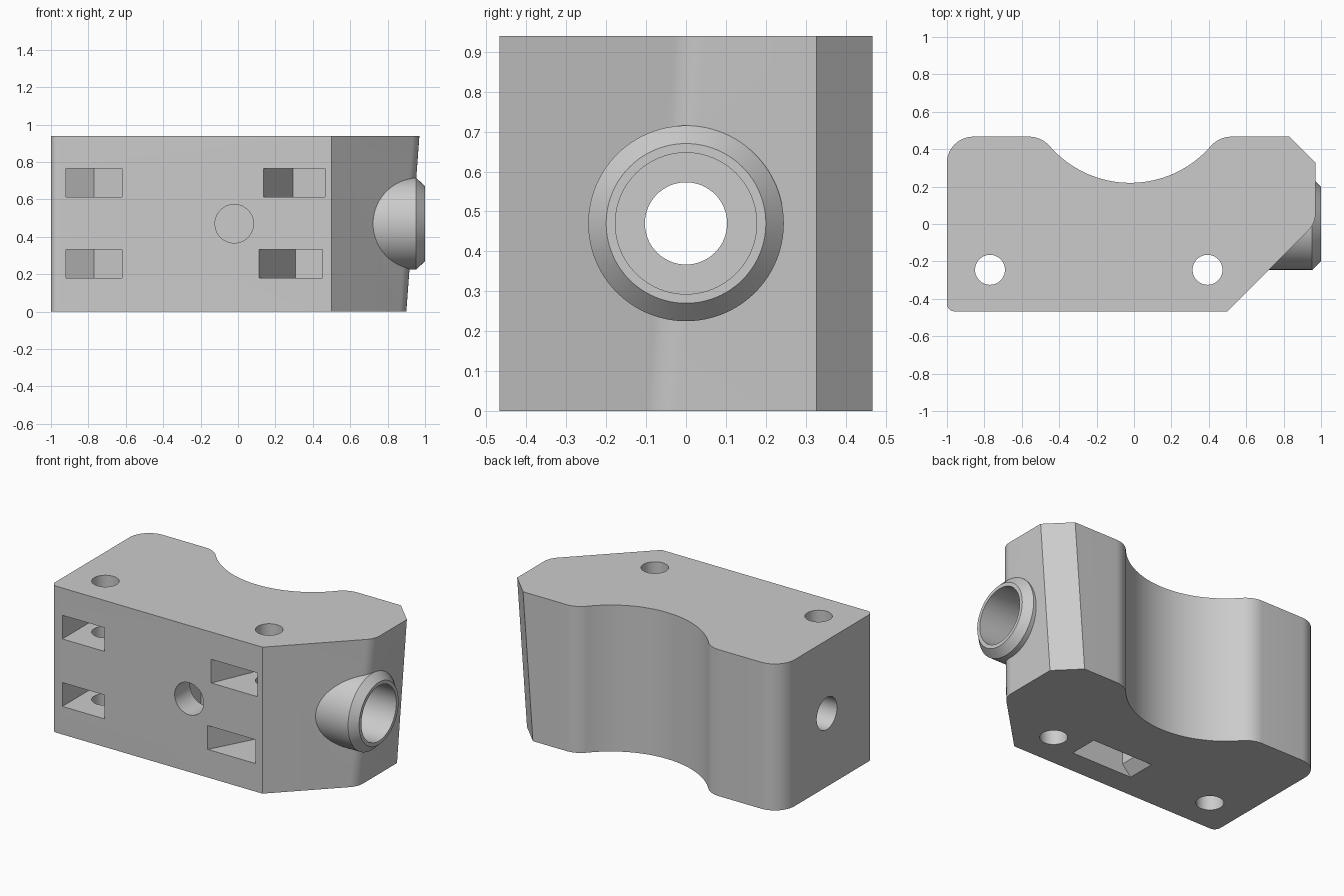
import bpy, bmesh
from math import sin, cos, pi, radians, sqrt, atan2
from mathutils import Vector, Matrix

cube = bpy.data.objects.get("Cube")
if cube:
    bpy.data.objects.remove(cube, do_unlink=True)

grey = bpy.data.materials.new("plain_grey")
grey.use_nodes = True
COLOUR = (0.6, 0.6, 0.6, 1)
grey.diffuse_color = COLOUR
grey.node_tree.nodes["Principled BSDF"].inputs["Base Color"].default_value = COLOUR

HEIGHT, MID, HALF = 0.94, 0.47, 0.467
BOLT_Y = -0.245


def loft(name, rings):
    """Closed solid through matching rings of 3D points."""
    bm = bmesh.new()
    loops = [[bm.verts.new(p) for p in ring] for ring in rings]
    for a, b in zip(loops, loops[1:]):
        for i in range(len(a)):
            j = (i + 1) % len(a)
            bm.faces.new((a[i], a[j], b[j], b[i]))
    bm.faces.new(loops[0])
    bm.faces.new(loops[-1])
    bmesh.ops.recalc_face_normals(bm, faces=bm.faces)
    mesh = bpy.data.meshes.new(name)
    bm.to_mesh(mesh)
    bm.free()
    mesh.materials.append(grey)
    ob = bpy.data.objects.new(name, mesh)
    bpy.context.collection.objects.link(ob)
    return ob


def turned(name, stations, axis, centre, n=64):
    """Round solid; stations are (distance along axis, radius)."""
    turn = Vector((0, 0, 1)).rotation_difference(Vector(axis)).to_matrix()
    return loft(name, [[turn @ Vector((r * cos(2 * pi * i / n), r * sin(2 * pi * i / n), d))
                        + Vector(centre) for i in range(n)] for d, r in stations])


def arc(cx, cy, r, a0, a1, n):
    return [Vector((cx + r * cos(a0 + (a1 - a0) * i / n),
                    cy + r * sin(a0 + (a1 - a0) * i / n))) for i in range(n + 1)]


def fillet(prev, corner, nxt, r, n=10):
    """Arc of radius r that rounds a corner."""
    c = Vector(corner)
    u, v = (Vector(prev) - c).normalized(), (Vector(nxt) - c).normalized()
    half = u.angle(v) / 2
    centre = c + (u + v).normalized() * r / sin(half)
    a, b = c + u * r / (sin(half) / cos(half)) - centre, c + v * r / (sin(half) / cos(half)) - centre
    a0, a1 = atan2(a.y, a.x), atan2(b.y, b.x)
    a1 = a0 + (a1 - a0 + pi) % (2 * pi) - pi
    return arc(centre.x, centre.y, r, a0, a1, n)


def outline(lean):
    """Plan of the block; lean moves the sloping end inwards."""
    x_end = 0.97 - lean
    nose_x = 0.5
    corner = (x_end, x_end - nose_x - HALF)
    front_left, back_left = (-1, -HALF), (-1, HALF)
    pts = fillet(back_left, front_left, (0, -HALF), 0.04, 6)
    pts.append(Vector((nose_x, -HALF)))
    pts += fillet((nose_x, -HALF), corner, (x_end, 0.33), 0.12, 8)
    pts += [Vector((x_end, 0.327)), Vector((x_end - 0.14, HALF))]
    # saddle hollow with rounded lips
    cx, cy, big, lip = -0.02, 0.79, 0.57, 0.15
    dy = cy - (HALF - lip)
    dx = sqrt((big + lip) ** 2 - dy * dy)
    t = atan2(dy, dx)
    pts += arc(cx + dx, HALF - lip, lip, pi / 2, pi - t, 10)
    pts += arc(cx, cy, big, -t, t - pi, 32)[1:-1]
    pts += arc(cx - dx, HALF - lip, lip, t, pi / 2, 10)
    pts += fillet((0, HALF), back_left, front_left, 0.14, 12)
    return pts


# Main block with its leaning end
body = loft("clamp_block", [[(p.x, p.y, z) for p in outline(lean)]
                            for z, lean in ((0, 0.07), (HEIGHT, 0))])

# Tube socket boss
boss = turned("socket_boss", [(0.62, 0.245), (0.953, 0.245), (1.0, 0.2)], (1, 0, 0), (0, 0, MID), 96)

cutters = [
    turned("socket_bore", [(0.55, 0.177), (1.1, 0.177)], (1, 0, 0), (0, 0, MID), 96),
    turned("through_bore", [(-1.1, 0.103), (0.7, 0.103)], (1, 0, 0), (0, 0, MID)),
    turned("front_bolt_hole", [(-0.6, 0.103), (-0.2, 0.103)], (0, 1, 0), (-0.02, 0, MID)),
]

# Vertical bolt holes
for x in (-0.77, 0.393):
    cutters.append(turned("bolt_hole", [(-0.1, 0.08), (1.1, 0.08)], (0, 0, 1), (x, BOLT_Y, 0)))

# Pointed nut pocket shape: width across flats, open end towards -y
FLAT = 0.15
POCKET = [(-FLAT, -0.6), (FLAT, -0.6), (FLAT, FLAT / sqrt(3)),
          (0, 2 * FLAT / sqrt(3)), (-FLAT, FLAT / sqrt(3))]
for x, z0, z1, angle in ((-0.77, 0.18, 0.333, 0), (-0.77, 0.613, 0.765, 0),
                         (0.4, 0.18, 0.333, -28), (0.397, 0.613, 0.765, -23.5)):
    turn = Matrix.Rotation(radians(angle), 3, 'Z')
    cutters.append(loft("nut_pocket", [[turn @ Vector((px, py, 0)) + Vector((x, BOLT_Y, z))
                                        for px, py in POCKET] for z in (z0, z1)]))

# Nut slot from below, with a flared mouth
SLOT = [(-0.215, 0), (-0.155, 0.065), (-0.155, 0.56), (0, 0.65),
        (0.155, 0.56), (0.155, 0.065), (0.215, 0), (0.215, -0.05), (-0.215, -0.05)]
cutters.append(loft("nut_slot", [[(x - 0.02, y, z) for x, z in SLOT] for y in (-0.31, -0.125)]))

# Join the boss, then cut every opening
bpy.context.view_layer.objects.active = body
for tool in [boss] + cutters:
    tool.hide_render = True
    mod = body.modifiers.new(tool.name, 'BOOLEAN')
    mod.operation = 'UNION' if tool is boss else 'DIFFERENCE'
    mod.solver = 'EXACT'
    mod.object = tool
    bpy.ops.object.modifier_apply(modifier=mod.name)
    bpy.data.objects.remove(tool, do_unlink=True)

for ob in bpy.context.selected_objects:
    ob.select_set(False)
body.select_set(True)
bpy.ops.object.shade_smooth_by_angle(angle=radians(25))
